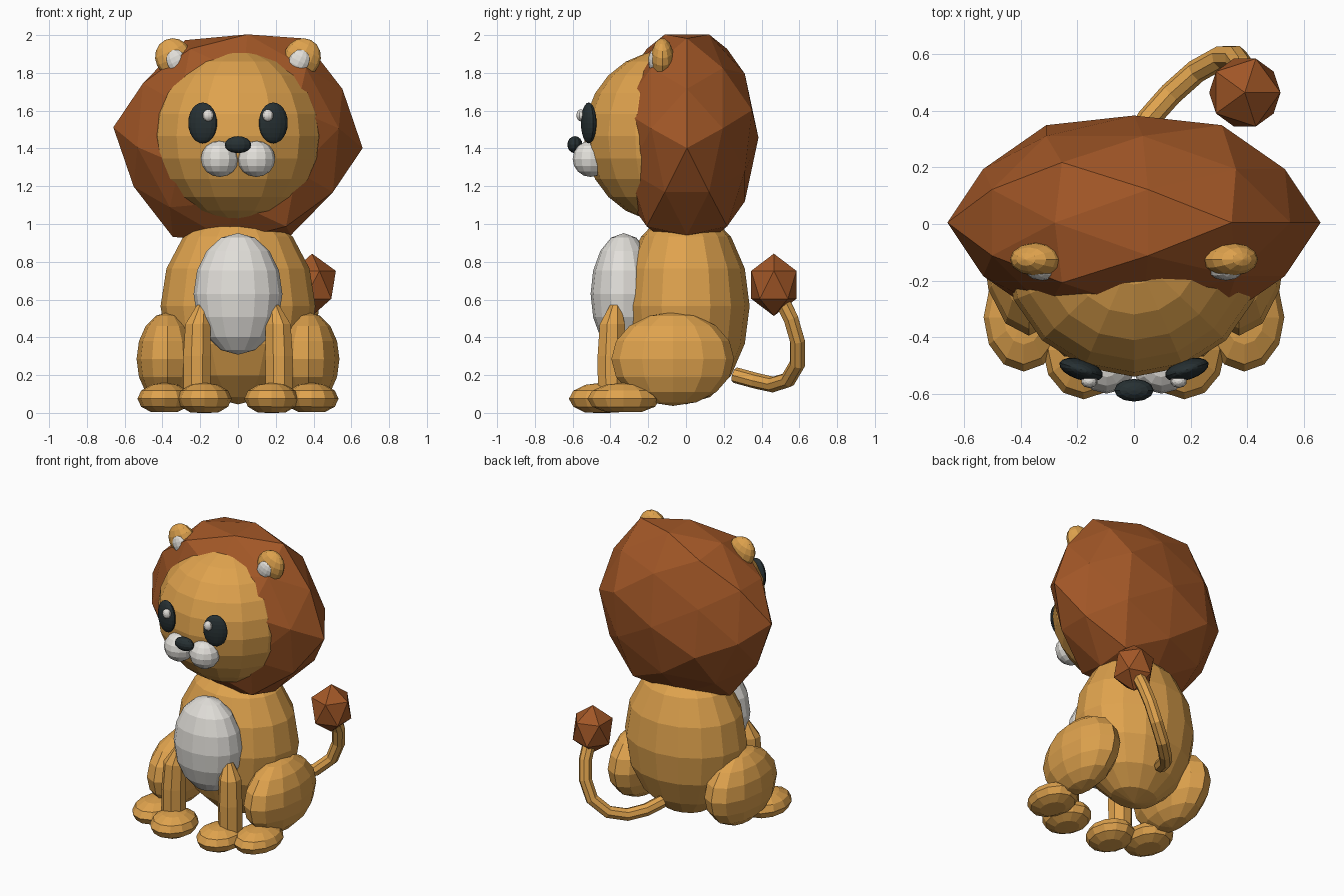
import bpy, bmesh, math
from mathutils import Matrix, Vector, Euler

if "Cube" in bpy.data.objects:
    bpy.data.objects.remove(bpy.data.objects["Cube"])


def material(name, rgb):
    m = bpy.data.materials.new(name)
    m.diffuse_color = (*rgb, 1)
    m.use_nodes = True
    m.node_tree.nodes["Principled BSDF"].inputs["Base Color"].default_value = m.diffuse_color
    return m


TAN = material("golden tan", (0.74, 0.365, 0.075))
BROWN = material("mane brown", (0.36, 0.095, 0.02))
WHITE = material("soft white", (0.76, 0.74, 0.70))
DARK = material("charcoal", (0.02, 0.03, 0.033))


def finish(name, bm, mat):
    bmesh.ops.recalc_face_normals(bm, faces=bm.faces)
    me = bpy.data.meshes.new(name)
    bm.to_mesh(me)
    bm.free()
    me.materials.append(mat)
    ob = bpy.data.objects.new(name, me)
    bpy.context.collection.objects.link(ob)
    return ob


def ball(name, loc, radii, mat, segs=16, rings=8, rot=(0, 0, 0), floor=None):
    bm = bmesh.new()
    bmesh.ops.create_uvsphere(bm, u_segments=segs, v_segments=rings, radius=1)
    bm.transform(Matrix.LocRotScale(Vector(loc), Euler(rot), Vector(radii)))
    if floor is not None:  # flatten the underside
        for v in bm.verts:
            v.co.z = max(v.co.z, floor)
    return finish(name, bm, mat)


def column(name, rings, mat, sides=8):
    # rings: (x, y, z, radius)
    bm = bmesh.new()
    loops = []
    for x, y, z, r in rings:
        loops.append([bm.verts.new((x + r * math.cos(a), y + r * math.sin(a), z))
                      for a in (math.tau * (i + 0.5) / sides for i in range(sides))])
    for lo, hi in zip(loops, loops[1:]):
        for i in range(sides):
            j = (i + 1) % sides
            bm.faces.new((lo[i], lo[j], hi[j], hi[i]))
    bm.faces.new(loops[0][::-1])
    bm.faces.new(loops[-1])
    return finish(name, bm, mat)


# Torso, belly patch and head
ball("body", (0, 0, 0.565), (0.41, 0.337, 0.52), TAN)
ball("belly_patch", (0, -0.33, 0.63), (0.235, 0.175, 0.322), WHITE)
ball("head", (0, -0.10, 1.465), (0.46, 0.44, 0.455), TAN, 16, 12)

# Mane: faceted icosphere, lying on its side and tilted a little
bm = bmesh.new()
bmesh.ops.create_icosphere(bm, subdivisions=2, radius=1)
for v in bm.verts:
    if len(v.link_edges) == 6:
        v.co *= 0.935
bm.transform(Matrix(((0.056, 0, 0.66, 0),
                     (0, -0.405, 0, 0.005),
                     (0.615, 0, -0.055, 1.457),
                     (0, 0, 0, 1))))
finish("mane", bm, BROWN)

# Nose
ball("nose", (0, -0.588, 1.42), (0.07, 0.04, 0.045), DARK, 12, 8)

# Paired parts
for side, s in (("left", -1), ("right", 1)):
    ball(f"ear_{side}", (s * 0.34, -0.125, 1.88), (0.098, 0.06, 0.105), TAN, 12, 8,
         (0, s * 0.45, 0))
    ball(f"inner_ear_{side}", (s * 0.325, -0.165, 1.862), (0.056, 0.035, 0.068), WHITE, 12, 8,
         (0, s * 0.45, 0))
    ball(f"eye_{side}", (s * 0.187, -0.515, 1.535), (0.08, 0.036, 0.108), DARK, 16, 12,
         (0, 0, s * 0.3))
    ball(f"eye_glint_{side}", (s * 0.158, -0.556, 1.575), (0.03, 0.024, 0.032), WHITE, 10, 8)
    ball(f"muzzle_{side}", (s * 0.097, -0.505, 1.345), (0.1, 0.095, 0.096), WHITE, 12, 8)
    ball(f"thigh_{side}", (s * 0.372, -0.07, 0.285), (0.165, 0.325, 0.248), TAN, 12, 8)
    ball(f"back_paw_{side}", (s * 0.39, -0.33, 0.075), (0.142, 0.192, 0.085), TAN, 12, 6,
         floor=0.005)
    ball(f"front_paw_{side}", (s * 0.178, -0.445, 0.075), (0.145, 0.175, 0.085), TAN, 12, 6,
         floor=0.0)
    column(f"front_leg_{side}", [(s * 0.218, -0.395, 0.06, 0.077),
                                 (s * 0.217, -0.395, 0.3, 0.079),
                                 (s * 0.212, -0.39, 0.47, 0.072),
                                 (s * 0.19, -0.375, 0.57, 0.03)], TAN)

# Tail: round-bevelled curve, converted to mesh
path = [(0, 0.26, 0.2), (0.05, 0.37, 0.17), (0.13, 0.46, 0.15), (0.22, 0.54, 0.175),
        (0.31, 0.59, 0.26), (0.36, 0.59, 0.38), (0.385, 0.555, 0.5), (0.39, 0.5, 0.61)]
cu = bpy.data.curves.new("tail", 'CURVE')
cu.dimensions = '3D'
cu.bevel_depth = 0.042
cu.bevel_resolution = 2
cu.use_fill_caps = True
sp = cu.splines.new('POLY')
sp.points.add(len(path) - 1)
for p, co in zip(sp.points, path):
    p.co = (*co, 1)
sp.use_smooth = False
cu.materials.append(TAN)
tail = bpy.data.objects.new("tail", cu)
bpy.context.collection.objects.link(tail)
bpy.context.view_layer.objects.active = tail
tail.select_set(True)
bpy.ops.object.convert(target='MESH')

# Tail tuft: plain icosahedron
bm = bmesh.new()
bmesh.ops.create_icosphere(bm, subdivisions=1, radius=1)
bm.transform(Matrix.LocRotScale(Vector((0.392, 0.465, 0.678)), None, Vector((0.141, 0.141, 0.165))))
finish("tail_tuft", bm, BROWN)
